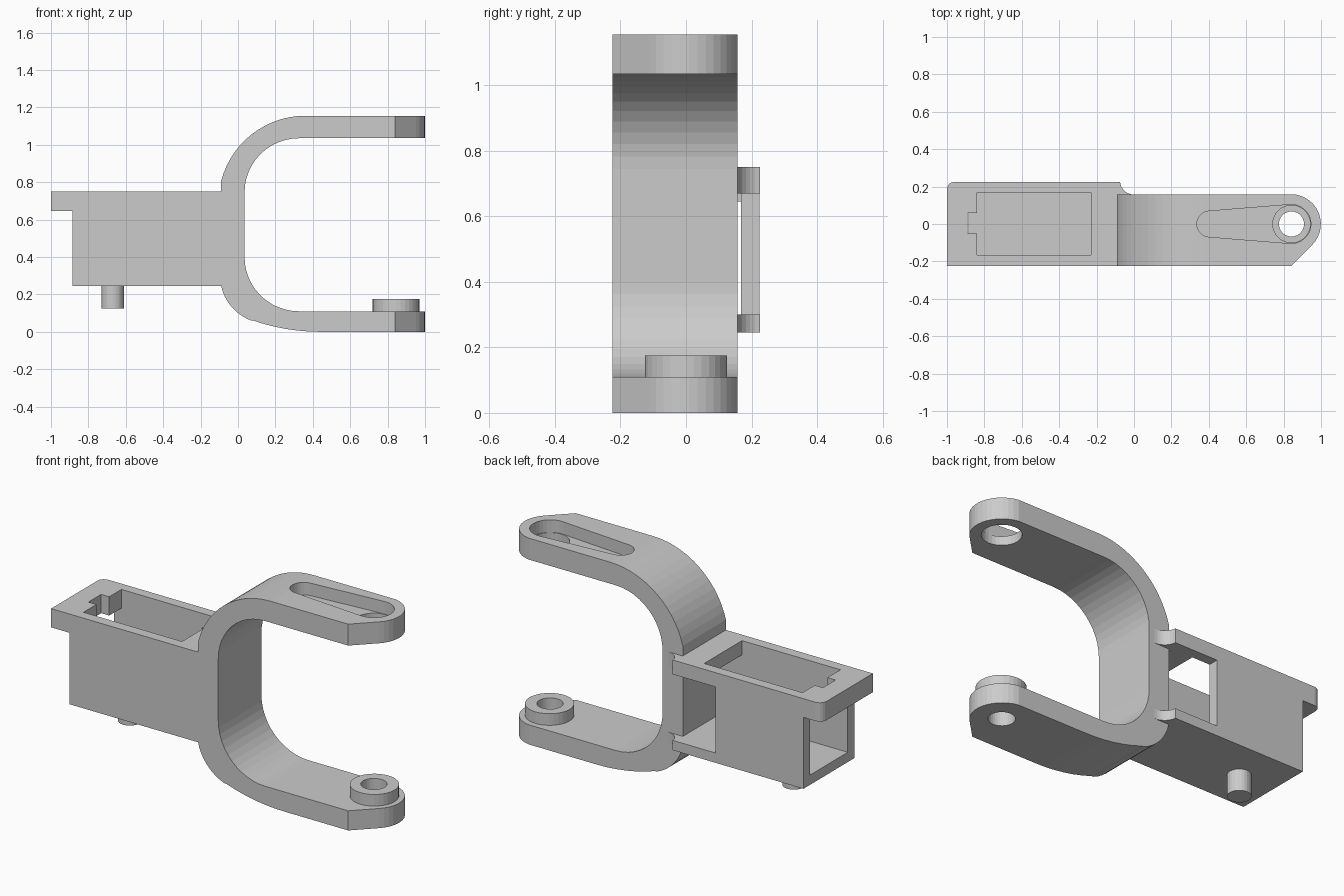
import bpy, bmesh
from math import sin, cos, radians

if "Cube" in bpy.data.objects:
    bpy.data.objects.remove(bpy.data.objects["Cube"])


def arc(cx, cy, r, a0, a1, n):
    return [(cx + r * cos(radians(a0 + (a1 - a0) * i / n)),
             cy + r * sin(radians(a0 + (a1 - a0) * i / n))) for i in range(n + 1)]


def prism(name, pts, lo, hi, axis='z'):
    """Extrude a 2D outline: axis z takes (x, y), axis y takes (x, z)."""
    bm = bmesh.new()
    vs = [bm.verts.new((a, b, lo) if axis == 'z' else (a, lo, b)) for a, b in pts]
    face = bm.faces.new(vs)
    ext = bmesh.ops.extrude_face_region(bm, geom=[face])
    moved = [v for v in ext['geom'] if isinstance(v, bmesh.types.BMVert)]
    d = hi - lo
    bmesh.ops.translate(bm, verts=moved, vec=(0, 0, d) if axis == 'z' else (0, d, 0))
    bmesh.ops.recalc_face_normals(bm, faces=bm.faces)
    me = bpy.data.meshes.new(name)
    bm.to_mesh(me)
    bm.free()
    ob = bpy.data.objects.new(name, me)
    bpy.context.collection.objects.link(ob)
    return ob


def box(name, x0, x1, y0, y1, z0, z1):
    return prism(name, [(x0, y0), (x1, y0), (x1, y1), (x0, y1)], z0, z1)


def disc(name, x, y, r, z0, z1, n=32):
    return prism(name, arc(x, y, r, 0, 360, n)[:-1], z0, z1)


def combine(target, other, op):
    m = target.modifiers.new(op, 'BOOLEAN')
    m.object, m.operation, m.solver = other, op, 'EXACT'
    bpy.context.view_layer.objects.active = target
    bpy.ops.object.modifier_apply(modifier=m.name)
    bpy.data.objects.remove(other, do_unlink=True)


# C-shaped yoke profile
outer = ([(1.1, 0)] + arc(.44, 1.1, 1.1, 270, 251, 6)
         + arc(.16, .30, .256, 250, 192, 8)
         + arc(.36, .69, .465, 165.4, 90, 14) + [(1.1, 1.155)])
inner = ([(1.1, 1.035)] + arc(.325, .745, .29, 90, 180, 12)
         + arc(.325, .40, .29, 180, 270, 12) + [(1.1, .11)])
yoke = prism("yoke_bracket", outer + inner, -.225, .157, 'y')

# Rounded and chamfered arm ends
plan = ([(-.4, -.3), (.765, -.3)] + arc(.84, 0, .159, -45, 90, 14)
        + [(.84, .3), (-.4, .3)])
combine(yoke, prism("arm_outline", plan, -.1, 1.3), 'INTERSECT')

# Housing with filleted rear plates and an overhanging flange
fillet = arc(0, .232, .075, 270, 185, 7)
housing = prism("housing", [(-.885, -.225), (-.03, -.225), (-.03, .1), (0, .1)]
                + fillet + [(-.075, .225), (-.885, .225)], .245, .75)
flange = prism("flange", [(-1, -.225), (-.8, -.225), (-.8, .225)]
               + arc(-.96, .185, .04, 90, 180, 5), .645, .75)
combine(housing, flange, 'UNION')

# Cavity, end window, top opening with notch, and side opening
for dims in [(-.84, .1, -.167, .168, .30, .67),
             (-.95, -.7, -.167, .168, .30, .645),
             (-.84, -.23, -.167, .168, .5, .9),
             (-.89, -.7, -.052, .06, .5, .9),
             (-.34, .1, 0, .3, .30, .67)]:
    combine(housing, box("opening", *dims), 'DIFFERENCE')
combine(yoke, housing, 'UNION')

# Mounting pin and lower pivot boss
combine(yoke, disc("pin", -.67, 0, .06, .125, .28, 24), 'UNION')
combine(yoke, disc("boss", .845, 0, .125, .05, .175), 'UNION')

# Pivot holes and tapered pocket in the upper arm
combine(yoke, disc("lower_hole", .842, 0, .067, -.1, .3), 'DIFFERENCE')
combine(yoke, disc("upper_hole", .842, 0, .1, .9, 1.3), 'DIFFERENCE')
pocket = arc(.842, 0, .104, -94, 94, 16) + arc(.405, 0, .069, 94, 266, 12)
combine(yoke, prism("pocket", pocket, 1.085, 1.3), 'DIFFERENCE')
